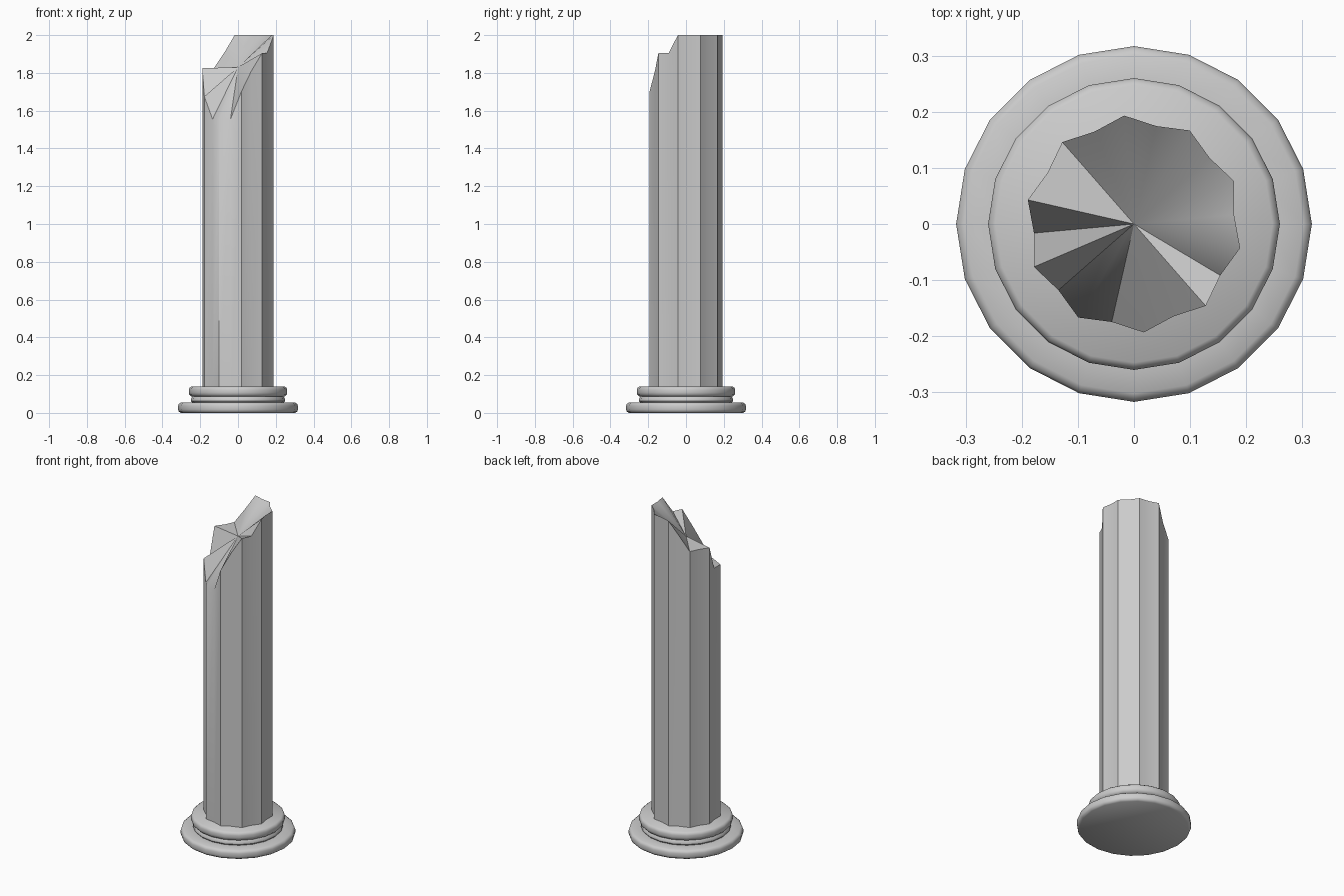
import bpy, bmesh
from math import sin, cos, radians, pi

if "Cube" in bpy.data.objects:
    bpy.data.objects.remove(bpy.data.objects["Cube"])

SIDES = 20


def add_object(name, bm, angle):
    bmesh.ops.recalc_face_normals(bm, faces=bm.faces)
    mesh = bpy.data.meshes.new(name)
    bm.to_mesh(mesh)
    bm.free()
    obj = bpy.data.objects.new(name, mesh)
    bpy.context.collection.objects.link(obj)
    bpy.ops.object.select_all(action='DESELECT')
    obj.select_set(True)
    bpy.context.view_layer.objects.active = obj
    bpy.ops.object.shade_smooth_by_angle(angle=radians(angle))
    return obj


def bridge(bm, low, high):
    for i in range(SIDES):
        j = (i + 1) % SIDES
        bm.faces.new((low[i], low[j], high[j], high[i]))


# Moulded base: stacked rings turned from a profile (radius, height)
profile = [(0.303, 0.0), (0.314, 0.008), (0.317, 0.018), (0.317, 0.038),
           (0.313, 0.048), (0.302, 0.055), (0.243, 0.055), (0.250, 0.063),
           (0.250, 0.074), (0.240, 0.086), (0.249, 0.088), (0.258, 0.098),
           (0.260, 0.108), (0.260, 0.122), (0.257, 0.132), (0.247, 0.14)]
bm = bmesh.new()
rings = [[bm.verts.new((r * cos(2 * pi * i / SIDES), r * sin(2 * pi * i / SIDES), z))
          for i in range(SIDES)] for r, z in profile]
for low, high in zip(rings, rings[1:]):
    bridge(bm, low, high)
bm.faces.new(rings[0])
bm.faces.new(rings[-1])
add_object("base", bm, 40)

# Fluted shaft: alternating radii, with a jagged broken rim
rim = [2.0] * 7 + [1.91, 1.825, 1.825, 1.825, 1.675, 1.675,
                   1.555, 1.555, 1.555, 1.70, 1.81, 1.905, 1.905]
bm = bmesh.new()
low, high = [], []
for i, z in enumerate(rim):
    a = radians(-12.8 + 360 / SIDES * i)
    r = 0.179 if i % 2 else 0.194
    low.append(bm.verts.new((r * cos(a), r * sin(a), 0.135)))
    high.append(bm.verts.new((r * cos(a), r * sin(a), z)))
bridge(bm, low, high)
bm.faces.new(low)
# Broken top: fan to the centre
centre = bm.verts.new((0, 0, 1.83))
for i in range(SIDES):
    bm.faces.new((high[i], high[(i + 1) % SIDES], centre))
add_object("shaft", bm, 45)
